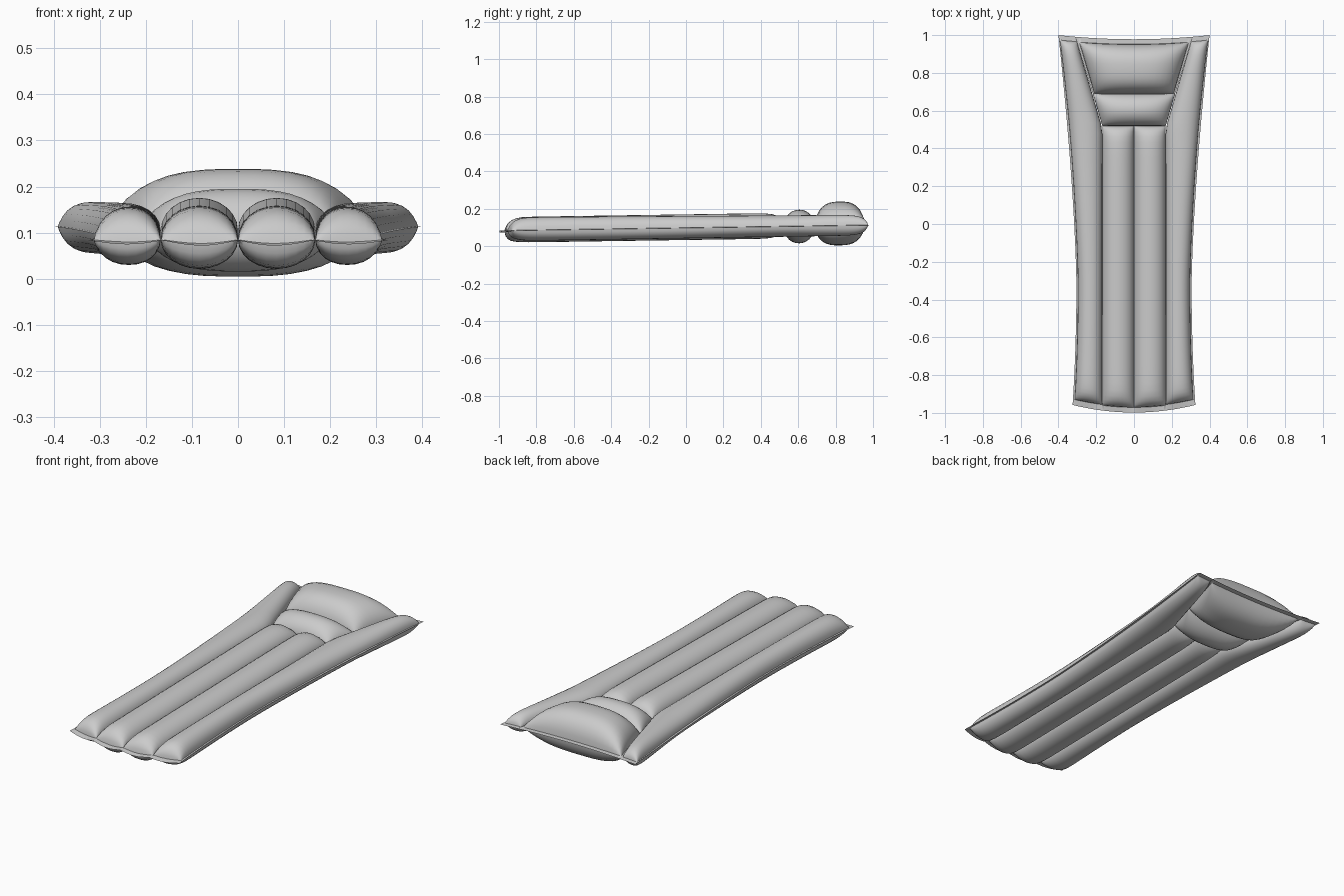
import bpy, bmesh
from math import cos, sin, pi

if "Cube" in bpy.data.objects:
    bpy.data.objects.remove(bpy.data.objects["Cube"])


def lerp(a, b, t):
    return a + (b - a) * t


# Outline and seam curves of the flat sheet
def outer_x(y):
    if y > -0.35:
        return 0.305 + 0.095 * ((y + 0.35) / 1.35) ** 1.5
    return 0.305 + 0.02 * ((-0.35 - y) / 0.65) ** 2


def inner_x(y):
    return 0.168 if y < 0.52 else lerp(0.168, 0.31, (y - 0.52) / 0.48)


def front_y(x):
    return -0.998 + 0.04 * (x / 0.325) ** 2


def back_y(x):
    return 0.978 + 0.022 * (x / 0.4) ** 2


def seam_z(x, y):
    wave = 0.012 * abs(sin(pi * x / 0.165)) * max(0, (-0.9 - y) / 0.1)
    return 0.098 + 0.015 * y - wave


def samples(n, m0, m1):
    """Parameters and profile coordinates (-1..1), with flat flange margins."""
    s = [-cos(pi * i / n) for i in range(n + 1)]
    out = [(m0 + (1 - m0 - m1) * (c + 1) / 2, c) for c in s]
    if m0:
        out.insert(0, (0, -1))
    if m1:
        out.append((1, 1))
    return out


def chamber(name, place, up, down, p, q, nu, nv, mu=(0, 0), mv=(0, 0), side=1):
    """Inflated cell: top and bottom skins meeting at a welded seam."""
    us, vs = samples(nu, *mu), samples(nv, *mv)
    bm = bmesh.new()
    for sign, height in ((1, up), (-1, down)):
        rows = []
        for j, (v, t) in enumerate(vs):
            row = []
            for i, (u, s) in enumerate(us):
                x, y = place(u, v)
                puff = (max(0, 1 - abs(s) ** p) * max(0, 1 - abs(t) ** q)) ** 0.5
                rim = i in (0, len(us) - 1) or j in (0, len(vs) - 1)
                z = seam_z(x, y) + sign * (height(v) * puff + (0 if rim else 0.001))
                row.append(bm.verts.new((side * x, y, z)))
            rows.append(row)
        for a, b in zip(rows, rows[1:]):
            for i in range(len(us) - 1):
                bm.faces.new((a[i], a[i + 1], b[i + 1], b[i]))
    bmesh.ops.remove_doubles(bm, verts=bm.verts, dist=0.00005)
    bmesh.ops.recalc_face_normals(bm, faces=bm.faces)
    mesh = bpy.data.meshes.new(name)
    bm.to_mesh(mesh)
    bm.free()
    ob = bpy.data.objects.new(name, mesh)
    bpy.context.collection.objects.link(ob)
    bpy.ops.object.select_all(action='DESELECT')
    ob.select_set(True)
    bpy.context.view_layer.objects.active = ob
    bpy.ops.object.shade_smooth_by_angle(angle=0.9)


# Placement of each kind of cell
def outer_tube(u, v):
    y = -1 + 2 * v
    x = lerp(inner_x(y), outer_x(y), u)
    return x, lerp(front_y(x), back_y(x), v)


def inner_tube(u, v):
    x = 0.168 * u
    return x, lerp(front_y(x), 0.52, v)


def small_cushion(u, v):
    y = lerp(0.52, 0.69, v)
    return (2 * u - 1) * inner_x(y), y


def head_pillow(u, v):
    x = (2 * u - 1) * inner_x(lerp(0.69, 1, v))
    return x, lerp(0.69, back_y(x), v)


# Long tubes, mirrored left and right
for label, side in (("left", -1), ("right", 1)):
    chamber(label + "_outer_tube", outer_tube,
            lambda v: lerp(0.070, 0.054, v), lambda v: lerp(0.056, 0.054, v),
            2.2, 26, 12, 48, mu=(0, 0.06), mv=(0.016, 0.013), side=side)
    chamber(label + "_inner_tube", inner_tube,
            lambda v: 0.071, lambda v: 0.064,
            2.0, 22, 12, 32, mv=(0.018, 0), side=side)

# Neck cushion and head pillow
chamber("neck_cushion", small_cushion, lambda v: 0.087, lambda v: 0.091,
        2.7, 2.0, 20, 14)
chamber("head_pillow", head_pillow, lambda v: 0.127, lambda v: 0.105,
        2.9, 2.8, 20, 16, mu=(0.02, 0.02), mv=(0, 0.09))
